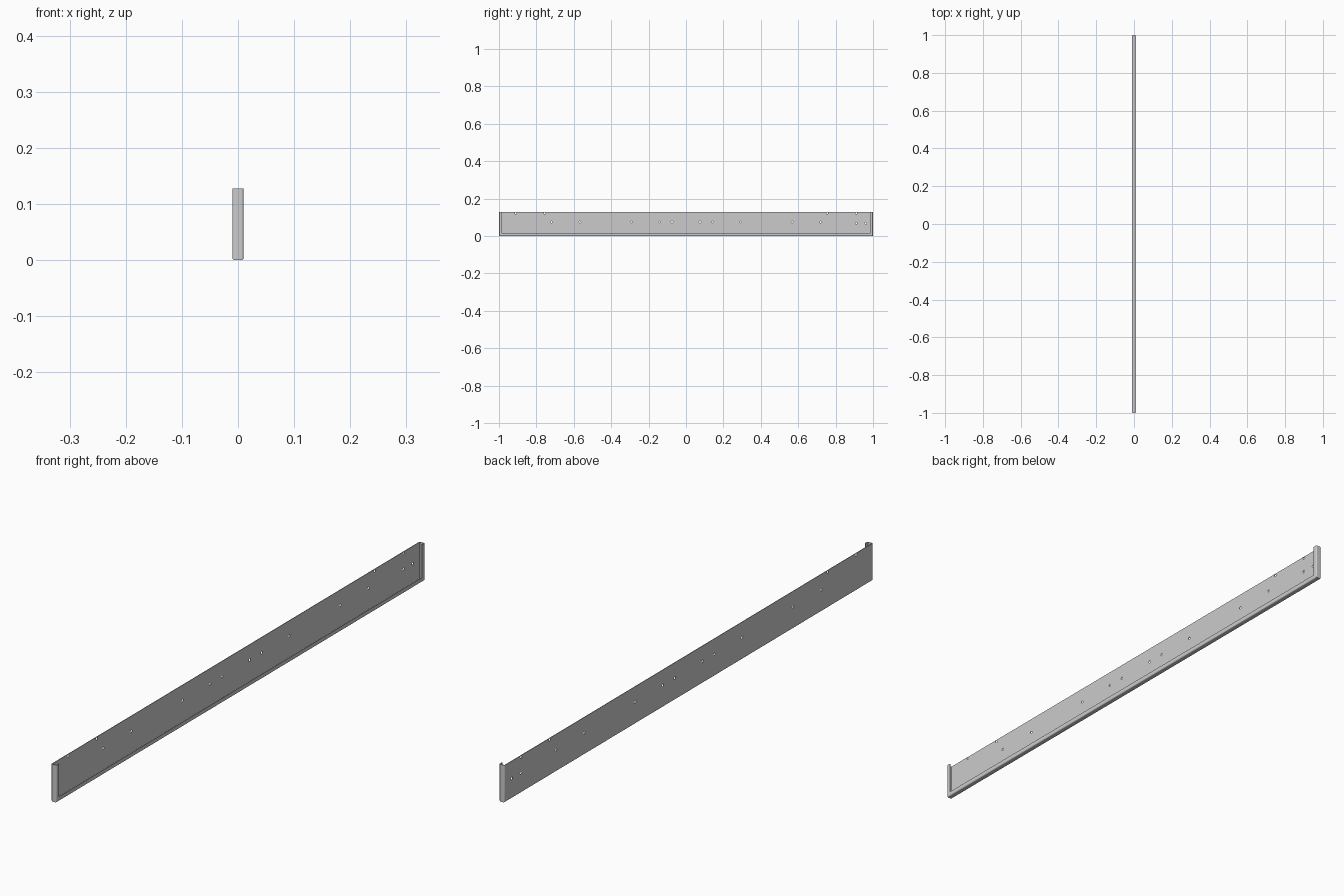
import bpy, bmesh, math
from mathutils import Matrix

if "Cube" in bpy.data.objects:
    bpy.data.objects.remove(bpy.data.objects["Cube"])

H, X, T, LIP, R = 0.128, 0.01, 0.002, 0.015, 0.004   # height, half depth, sheet, lip width, bend radius


def arc(cx, cd, r, a0, a1, n=5):
    return [(cx + r * math.cos(math.radians(a0 + (a1 - a0) * i / n)),
             cd + r * math.sin(math.radians(a0 + (a1 - a0) * i / n))) for i in range(n + 1)]


# Folded rim cross-section: (x, distance inward from the outer edge)
ri = R - T
profile = [(-X + T, LIP)]
profile += arc(-X + R, R, ri, 180, 270)
profile += arc(X - R, R, ri, 270, 360)
profile += [(X - T, LIP), (X, LIP)]
profile += arc(X - R, R, R, 360, 270)
profile += arc(-X + R, R, R, 270, 180)
profile += [(-X, LIP)]

# Mitred sweep: down one end, along the bottom, up the other end
stations = [
    lambda x, d: (x, -1 + d, H),
    lambda x, d: (x, -1 + d, d),
    lambda x, d: (x, 1 - d, d),
    lambda x, d: (x, 1 - d, H),
]
bm = bmesh.new()
rows = [[bm.verts.new(f(x, d)) for x, d in profile] for f in stations]
for a, b in zip(rows, rows[1:]):
    for i in range(len(profile) - 1):
        bm.faces.new((a[i], a[i + 1], b[i + 1], b[i]))

# Plate faces and the flat top edge
bm.faces.new([r[0] for r in rows])
bm.faces.new([r[-1] for r in reversed(rows)])
bm.faces.new(rows[0] + rows[3][::-1])
bmesh.ops.recalc_face_normals(bm, faces=bm.faces)
mesh = bpy.data.meshes.new("folded_panel")
bm.to_mesh(mesh)
bm.free()
panel = bpy.data.objects.new("folded_panel", mesh)
bpy.context.collection.objects.link(panel)

# Screw holes: mirrored pairs plus two extra at one end
holes = [(s * y, 0.075) for y in (0.075, 0.14, 0.29, 0.567, 0.72) for s in (-1, 1)]
holes += [(s * y, 0.122) for y in (0.755, 0.91) for s in (-1, 1)]
holes += [(0.91, 0.068), (0.96, 0.068)]
bm = bmesh.new()
for y, z in holes:
    m = Matrix.Translation((-X + T / 2, y, z)) @ Matrix.Rotation(math.pi / 2, 4, 'Y')
    bmesh.ops.create_cone(bm, cap_ends=True, segments=20, radius1=0.0045,
                          radius2=0.0045, depth=0.01, matrix=m)
cm = bpy.data.meshes.new("hole_cutter")
bm.to_mesh(cm)
bm.free()
cutter = bpy.data.objects.new("hole_cutter", cm)
cutter.hide_render = True
bpy.context.collection.objects.link(cutter)

bpy.context.view_layer.objects.active = panel
panel.select_set(True)
mod = panel.modifiers.new("holes", 'BOOLEAN')
mod.operation = 'DIFFERENCE'
mod.solver = 'EXACT'
mod.object = cutter
bpy.ops.object.modifier_apply(modifier=mod.name)
bpy.data.objects.remove(cutter)

# Smooth bends, crisp edges
bpy.ops.object.shade_smooth_by_angle(angle=math.radians(30))
wn = panel.modifiers.new("flat_plate_normals", 'WEIGHTED_NORMAL')
wn.keep_sharp = True
